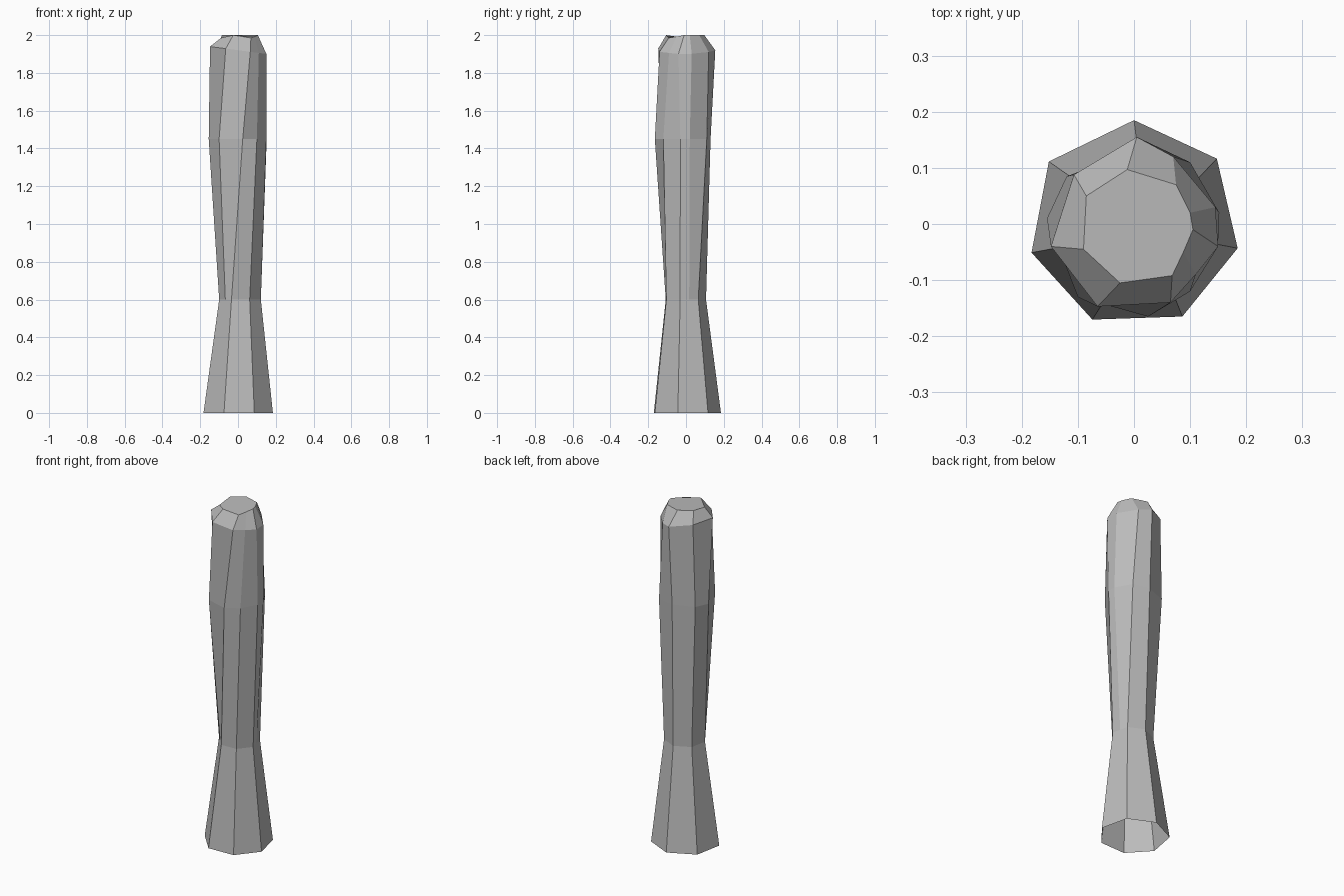
import bpy
from math import sin, cos, radians
from mathutils import Vector

default_cube = bpy.data.objects.get("Cube")
if default_cube:
    bpy.data.objects.remove(default_cube, do_unlink=True)


def flat_material(name, colour):
    material = bpy.data.materials.new(name)
    material.use_nodes = True
    material.diffuse_color = colour
    material.node_tree.nodes["Principled BSDF"].inputs["Base Color"].default_value = colour
    return material


def ring(points, height, slope=0.0):
    """Place an outline at a height, optionally tilted along x."""
    return [Vector((x, y, height - slope * x)) for x, y in points]


# Flared foot: a heptagon with two sides split to match the nine upper corners
heptagon = [(0.19 * cos(radians(a)), 0.185 * sin(radians(a)))
            for a in (-113, -63, -13.5, 39, 90, 143, 196)]


def midpoint(first, second):
    return tuple((a + b) / 2 for a, b in zip(first, second))


foot_outline = (heptagon[:3] + [midpoint(heptagon[2], heptagon[3])]
                + heptagon[3:] + [midpoint(heptagon[6], heptagon[0])])

# Narrow waist, slightly off centre
waist_outline = [(0.6 * x + 0.01, 0.6 * y - 0.005) for x, y in foot_outline]

# Swollen shaft, rim and chipped top
shaft_outline = [(0.025, -0.165), (0.1, -0.12), (0.15, -0.03), (0.152, 0.02), (0.1, 0.11),
                 (0, 0.13), (-0.12, 0.085), (-0.155, 0.01), (-0.1, -0.13)]
rim_outline = [(0.065, -0.14), (0.11, -0.09), (0.15, -0.04), (0.145, 0.03), (0.07, 0.12),
               (0.005, 0.155), (-0.107, 0.088), (-0.148, -0.04), (-0.065, -0.147)]
top_outline = [(0.068, -0.092), (0.088, -0.05), (0.105, -0.01), (0.1, 0.02), (0.075, 0.07),
               (-0.012, 0.097), (-0.085, 0.05), (-0.09, -0.045), (-0.025, -0.105)]

rings = [ring(foot_outline, 0), ring(waist_outline, 0.6), ring(shaft_outline, 1.45),
         ring(rim_outline, 1.92, slope=0.13), ring(top_outline, 2)]

# Small dips along the top edge
for corner, dip in ((0, 0.015), (1, 0.008), (7, 0.015)):
    rings[-1][corner].z -= dip

# Skin the rings into one shell, closed on top and open underneath
sides = len(foot_outline)
vertices = [point for loop in rings for point in loop]
faces = []
for level in range(len(rings) - 1):
    low, high = level * sides, (level + 1) * sides
    for i in range(sides):
        j = (i + 1) % sides
        faces.append((low + i, low + j, high + j, high + i))
last = (len(rings) - 1) * sides
faces.append(tuple(range(last, last + sides)))

mesh = bpy.data.meshes.new("stone_pillar")
mesh.from_pydata(vertices, [], faces)
mesh.materials.append(flat_material("stone_grey", (0.5, 0.5, 0.5, 1)))
mesh.update()
pillar = bpy.data.objects.new("stone_pillar", mesh)
bpy.context.collection.objects.link(pillar)
